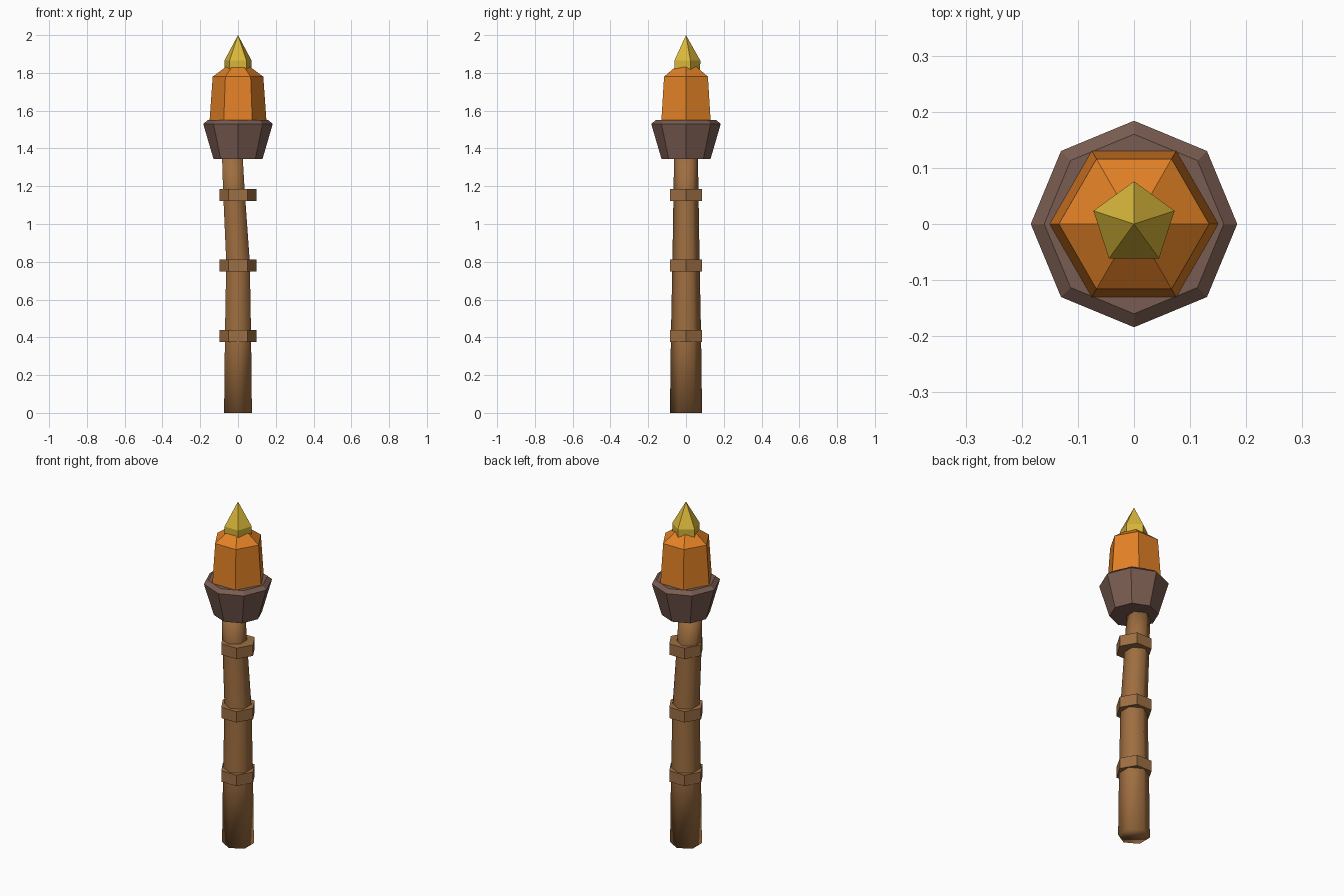
import bpy, bmesh
from math import pi, cos, sin

cube = bpy.data.objects.get("Cube")
if cube:
    bpy.data.objects.remove(cube)


def material(name, rgb):
    """Flat material from an sRGB colour, stored as linear values."""
    color = [((c / 255 + 0.055) / 1.055) ** 2.4 for c in rgb] + [1]
    mat = bpy.data.materials.new(name)
    mat.use_nodes = True
    mat.diffuse_color = color
    mat.node_tree.nodes["Principled BSDF"].inputs["Base Color"].default_value = color
    return mat


def loft(name, sides, rings, mat, start=0.0, smooth=False):
    """Skin polygon rings (x centre, z, radius); a zero last radius makes a tip."""
    bm = bmesh.new()
    loops = []
    for cx, z, r in rings:
        count = sides if r else 1
        angles = [start + 2 * pi * i / sides for i in range(count)]
        loops.append([bm.verts.new((cx + r * cos(a), r * sin(a), z)) for a in angles])
    bm.faces.new(loops[0][::-1])
    for low, high in zip(loops, loops[1:]):
        for i in range(sides):
            j = (i + 1) % sides
            if len(high) == 1:
                bm.faces.new((low[i], low[j], high[0]))
            else:
                bm.faces.new((low[i], low[j], high[j], high[i]))
    if len(loops[-1]) > 1:
        bm.faces.new(loops[-1])
    for face in bm.faces:
        face.smooth = smooth
    mesh = bpy.data.meshes.new(name)
    bm.to_mesh(mesh)
    bm.free()
    mesh.materials.append(mat)
    obj = bpy.data.objects.new(name, mesh)
    bpy.context.collection.objects.link(obj)
    return obj


wood = material("handle wood", (158, 110, 64))
band_wood = material("band wood", (156, 110, 67))
cup_brown = material("cup brown", (121, 92, 81))
orange = material("flame orange", (226, 129, 38))
yellow = material("flame yellow", (217, 183, 58))

# Slightly crooked tapering handle
loft("handle", 6, [(0, 0, 0.085), (0, 0.4, 0.08), (0, 0.8, 0.072),
                   (-0.022, 1.18, 0.066), (-0.03, 1.36, 0.063)],
     wood, start=pi / 2, smooth=True)

# Three hexagonal bands round the handle
for label, z in (("lower", 0.408), ("middle", 0.781), ("upper", 1.153)):
    loft(label + "_band", 6, [(0, z - 0.032, 0.098), (0, z + 0.032, 0.098)], band_wood)

# Octagonal cup with a bevelled rim
loft("cup", 8, [(0, 1.345, 0.13), (0, 1.53, 0.184), (0, 1.55, 0.16)], cup_brown)

# Outer flame, a tapered hexagon with a pointed roof
loft("outer_flame", 6, [(0, 1.54, 0.151), (0, 1.78, 0.134), (0, 1.88, 0)], orange)

# Pentagonal flame tip
loft("flame_tip", 5, [(0, 1.80, 0.074), (0, 1.865, 0.076), (0, 2.0, 0)],
     yellow, start=pi / 2)
